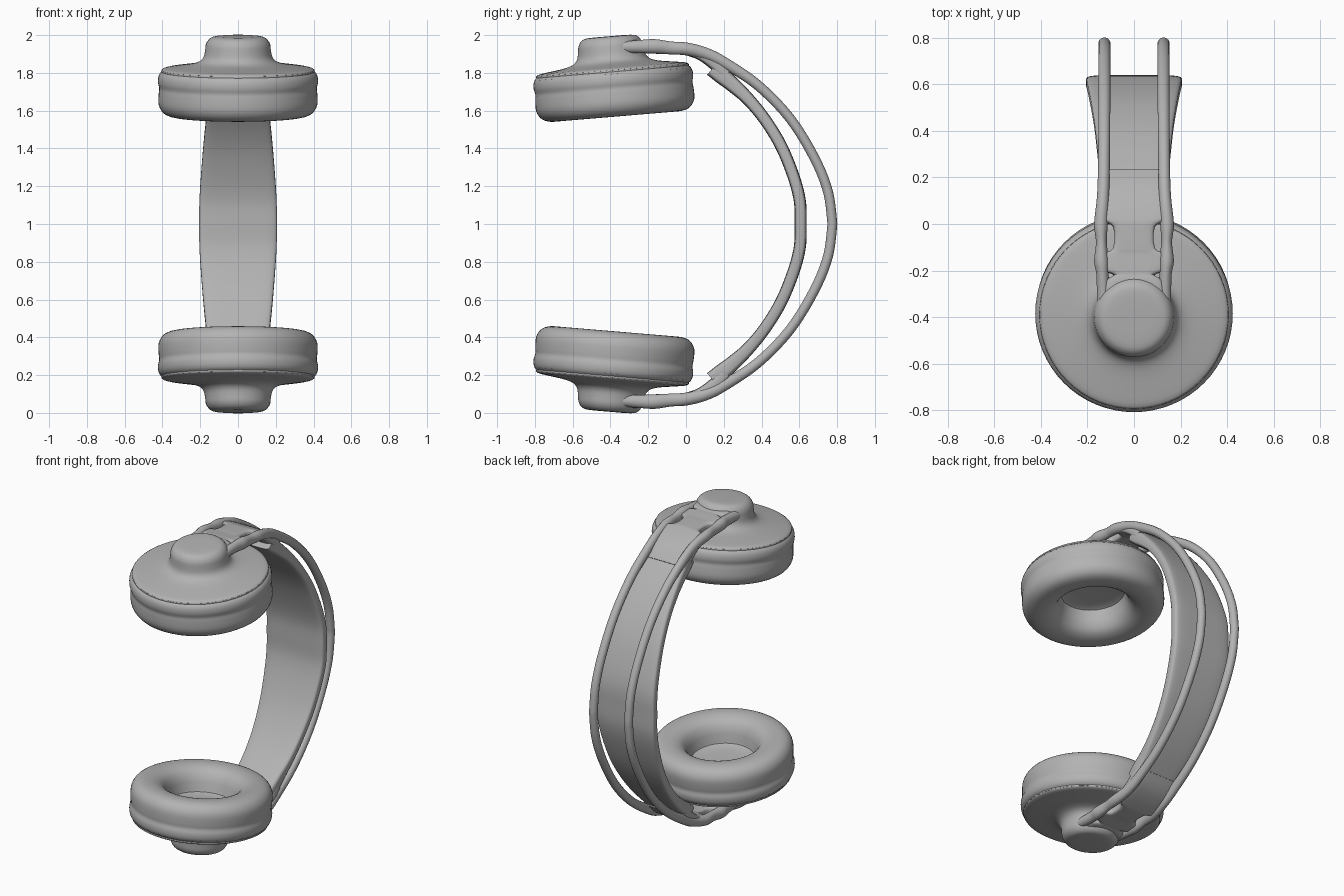
import bpy, bmesh, math
from mathutils import Vector, Matrix

if "Cube" in bpy.data.objects:
    bpy.data.objects.remove(bpy.data.objects["Cube"], do_unlink=True)

grey = bpy.data.materials.new("plain_grey")
grey.use_nodes = True
grey.diffuse_color = (0.45, 0.45, 0.45, 1)
bsdf = next(n for n in grey.node_tree.nodes if n.type == 'BSDF_PRINCIPLED')
bsdf.inputs["Base Color"].default_value = (0.45, 0.45, 0.45, 1)
bsdf.inputs["Roughness"].default_value = 0.6


def finish(name, bm, angle=40, mirror_x=False):
    """Upper half is modelled around z = 1 and mirrored to the lower half."""
    bmesh.ops.recalc_face_normals(bm, faces=bm.faces)
    mesh = bpy.data.meshes.new(name)
    bm.to_mesh(mesh)
    bm.free()
    mesh.materials.append(grey)
    ob = bpy.data.objects.new(name, mesh)
    ob.location = (0, 0, 1)
    bpy.context.collection.objects.link(ob)
    mod = ob.modifiers.new("mirror", 'MIRROR')
    mod.use_axis = (mirror_x, False, True)
    bpy.ops.object.select_all(action='DESELECT')
    ob.select_set(True)
    bpy.context.view_layer.objects.active = ob
    bpy.ops.object.shade_smooth_by_angle(angle=math.radians(angle))
    return ob


def catmull(pts, steps):
    """Smooth list of stations through the given ones."""
    pts = [Vector(p) for p in pts]
    ext = [pts[0]] + pts + [pts[-1]]
    out = []
    for a, b, c, d in zip(ext, ext[1:], ext[2:], ext[3:]):
        for i in range(steps):
            t = i / steps
            out.append(0.5 * (2 * b + (c - a) * t + (2 * a - 5 * b + 4 * c - d) * t * t
                              + (3 * b - a - 3 * c + d) * t ** 3))
    return out + [pts[-1]]


def sweep(name, stations, sides=12, power=1.0, to_middle=False, mirror_x=False, steps=5):
    """Stations are (x, y, z, half width, half thickness)."""
    st = catmull(stations, steps)
    bm = bmesh.new()
    rings = []
    for i, s in enumerate(st):
        a, b = st[max(i - 1, 0)], st[min(i + 1, len(st) - 1)]
        tan = Vector((0, b[1] - a[1], b[2] - a[2])).normalized()
        if to_middle and i == len(st) - 1:
            tan = Vector((0, 0, -1))
        nor = Vector((0, -tan.z, tan.y))
        ring = []
        for k in range(sides):
            t = 2 * math.pi * (k + 0.5) / sides
            c, d = math.cos(t), math.sin(t)
            u = math.copysign(abs(c) ** power, c) * s[3]
            v = math.copysign(abs(d) ** power, d) * s[4]
            ring.append(bm.verts.new(Vector((s[0] + u, s[1], s[2])) + nor * v))
        rings.append(ring)
    for r, q in zip(rings, rings[1:]):
        for k in range(sides):
            j = (k + 1) % sides
            bm.faces.new((r[k], r[j], q[j], q[k]))
    bm.faces.new(rings[0])
    if not to_middle:
        bm.faces.new(rings[-1])
    return finish(name, bm, mirror_x=mirror_x)


def lathe(name, profile, centre, tilt, sides=64):
    """Spin a (radius, height) profile and tip it about x."""
    bm = bmesh.new()
    verts = [bm.verts.new((p[0], 0, p[1])) for p in catmull(profile, 3)]
    edges = [bm.edges.new(e) for e in zip(verts, verts[1:])]
    bmesh.ops.spin(bm, geom=verts + edges, cent=(0, 0, 0), axis=(0, 0, 1),
                   angle=2 * math.pi, steps=sides, use_duplicate=False)
    bmesh.ops.remove_doubles(bm, verts=bm.verts, dist=0.0005)
    bm.transform(Matrix.Translation(centre) @ Matrix.Rotation(tilt, 4, 'X'))
    return finish(name, bm, 50)


CENTRE, TILT = (0, -0.38, 0.70), math.radians(4.8)

# Ear cushions: a thick ring with a hollow facing inwards
lathe("ear_cushions", [
    (0, 0.025), (0.17, 0.02), (0.195, -0.01), (0.21, -0.06), (0.24, -0.105),
    (0.29, -0.128), (0.35, -0.13), (0.395, -0.112), (0.42, -0.07), (0.42, -0.01),
    (0.417, 0.02), (0.424, 0.05), (0.42, 0.085), (0.40, 0.11), (0.37, 0.115), (0, 0.115)],
    CENTRE, TILT)

# Outer housings: shallow dish rising into a round hub
lathe("ear_housings", [
    (0, 0.09), (0.38, 0.09), (0.405, 0.105), (0.395, 0.122), (0.33, 0.133), (0.25, 0.145),
    (0.205, 0.16), (0.182, 0.185), (0.174, 0.22), (0.168, 0.255), (0.148, 0.283),
    (0.11, 0.294), (0, 0.295)], CENTRE, TILT)

# Stalks: plates from the hubs, waisted to leave slots beside the rails
sweep("stalk_plates", [
    (0, -0.36, 0.945, 0.13, 0.035), (0, -0.25, 0.94, 0.125, 0.035),
    (0, -0.22, 0.937, 0.085, 0.032), (0, -0.195, 0.935, 0.135, 0.032),
    (0, -0.13, 0.93, 0.135, 0.03), (0, -0.105, 0.93, 0.09, 0.03),
    (0, -0.01, 0.925, 0.09, 0.03), (0, 0.015, 0.92, 0.14, 0.03),
    (0, 0.08, 0.895, 0.15, 0.03), (0, 0.15, 0.85, 0.15, 0.035),
    (0, 0.21, 0.79, 0.15, 0.035)], sides=24, power=0.4, steps=3)

# Inner headband: wide flat strap, broadest in the middle
sweep("headband_strap", [
    (0, 0.14, 0.825, 0.145, 0.045), (0, 0.19, 0.785, 0.15, 0.045),
    (0, 0.25, 0.735, 0.152, 0.04), (0, 0.33, 0.66, 0.16, 0.034),
    (0, 0.42, 0.55, 0.17, 0.032), (0, 0.505, 0.41, 0.184, 0.032),
    (0, 0.57, 0.25, 0.197, 0.032), (0, 0.603, 0.12, 0.205, 0.032),
    (0, 0.607, 0.0, 0.207, 0.032)], sides=24, power=0.35, to_middle=True)

# Outer rods: pair of rails that run from the hubs around the back
sweep("headband_rods", [
    (0.13, -0.34, 0.935, 0.03, 0.03), (0.135, -0.22, 0.94, 0.027, 0.036),
    (0.14, -0.16, 0.94, 0.032, 0.038), (0.14, -0.08, 0.932, 0.024, 0.034),
    (0.142, 0.0, 0.927, 0.03, 0.034), (0.134, 0.1, 0.903, 0.027, 0.032),
    (0.13, 0.2, 0.855, 0.026, 0.03), (0.128, 0.38, 0.735, 0.026, 0.027),
    (0.127, 0.55, 0.56, 0.026, 0.026), (0.127, 0.68, 0.35, 0.026, 0.026),
    (0.127, 0.752, 0.17, 0.026, 0.026), (0.127, 0.775, 0.0, 0.026, 0.026)],
    sides=14, to_middle=True, mirror_x=True)
